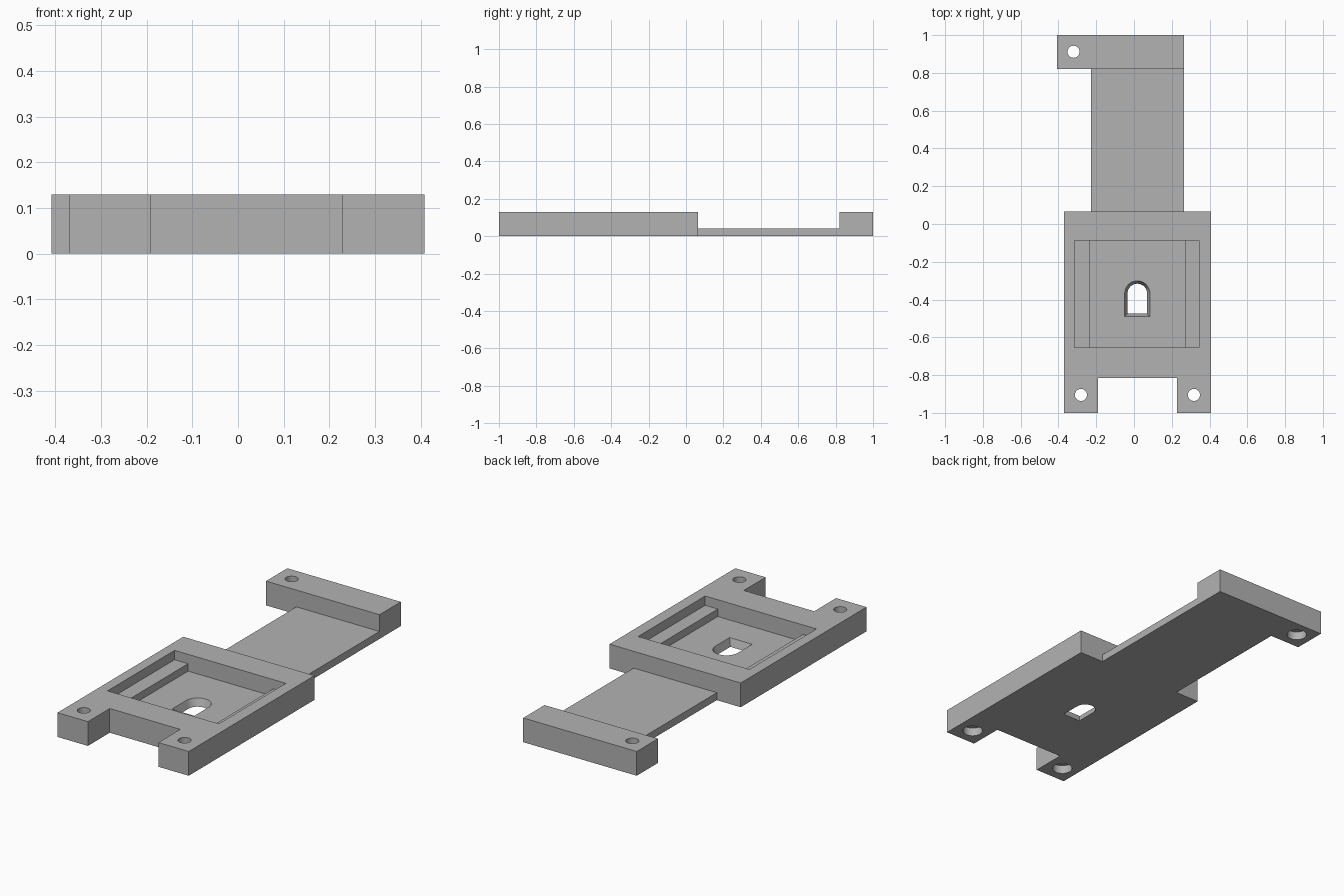
import bpy
import bmesh
from math import cos, sin, pi, radians

if "Cube" in bpy.data.objects:
    bpy.data.objects.remove(bpy.data.objects["Cube"], do_unlink=True)

grey = bpy.data.materials.new("plain grey")
grey.use_nodes = True
grey.diffuse_color = (0.45, 0.45, 0.45, 1)
grey.node_tree.nodes["Principled BSDF"].inputs["Base Color"].default_value = (0.45, 0.45, 0.45, 1)

HEIGHT, FLOOR, LEDGE = 0.13, 0.04, 0.08
JOINT, BAR_FRONT = 0.065, 0.82


def loft(name, rings):
    """Closed solid through a stack of equal-length point rings."""
    bm = bmesh.new()
    loops = [[bm.verts.new(p) for p in ring] for ring in rings]
    for a, b in zip(loops, loops[1:]):
        for i in range(len(a)):
            j = (i + 1) % len(a)
            bm.faces.new((a[i], a[j], b[j], b[i]))
    bm.faces.new(loops[0])
    bm.faces.new(loops[-1])
    bmesh.ops.recalc_face_normals(bm, faces=bm.faces)
    mesh = bpy.data.meshes.new(name)
    bm.to_mesh(mesh)
    bm.free()
    mesh.materials.append(grey)
    obj = bpy.data.objects.new(name, mesh)
    bpy.context.scene.collection.objects.link(obj)
    return obj


def slab(name, outline, top):
    return loft(name, [[(x, y, z) for x, y in outline] for z in (0, top)])


def rect(x0, x1, y0, y1):
    return [(x0, y0), (x1, y0), (x1, y1), (x0, y1)]


def cut(target, cutter):
    cutter.hide_render = True
    mod = target.modifiers.new("cut", 'BOOLEAN')
    mod.operation, mod.solver, mod.object = 'DIFFERENCE', 'EXACT', cutter
    bpy.context.view_layer.objects.active = target
    bpy.ops.object.modifier_apply(modifier=mod.name)
    bpy.data.objects.remove(cutter, do_unlink=True)


def screw_hole(target, x, y):
    """Through hole with a wider counterbore from below."""
    steps = [(0.05, -0.02), (0.05, 0.045), (0.032, 0.045), (0.032, 0.2)]
    angles = [2 * pi * i / 32 for i in range(32)]
    cut(target, loft("hole_cutter", [[(x + r * cos(a), y + r * sin(a), z) for a in angles]
                                     for r, z in steps]))


def slot_ring(z):
    """Arched slot outline that narrows towards the underside."""
    inset = 0.015 * (FLOOR - z) / FLOOR
    r, cx, cy, front = 0.067 - inset, 0.0175, -0.368, -0.49 + inset
    arch = [(cx + r * cos(pi * i / 16), cy + r * sin(pi * i / 16), z) for i in range(17)]
    return arch + [(cx - r, front, z), (cx + r, front, z)]


# Main body with two front feet
body = slab("main_body", [(-0.37, -1), (-0.19, -1), (-0.19, -0.815), (0.228, -0.815),
                          (0.228, -1), (0.408, -1), (0.408, JOINT), (-0.37, JOINT)], HEIGHT)

# Stepped pocket: wide above the side ledges, narrow below them
profile = [(-0.235, FLOOR), (0.27, FLOOR), (0.27, LEDGE), (0.345, LEDGE),
           (0.345, 0.2), (-0.315, 0.2), (-0.315, LEDGE), (-0.235, LEDGE)]
cut(body, loft("pocket_cutter", [[(x, y, z) for x, z in profile] for y in (-0.655, -0.087)]))
cut(body, loft("slot_cutter", [slot_ring(-0.01), slot_ring(0.05)]))
for x in (-0.281, 0.317):
    screw_hole(body, x, -0.905)

# Thin strap and raised end bar
strap = slab("connecting_strap", rect(-0.228, 0.265, JOINT, BAR_FRONT), FLOOR)
bar = slab("end_bar", rect(-0.408, 0.265, BAR_FRONT, 1), HEIGHT)
screw_hole(bar, -0.32, 0.912)

# Smooth the hole walls, keep every edge crisp
bpy.ops.object.select_all(action='DESELECT')
for obj in (body, strap, bar):
    obj.select_set(True)
bpy.context.view_layer.objects.active = body
bpy.ops.object.shade_smooth_by_angle(angle=radians(30))
